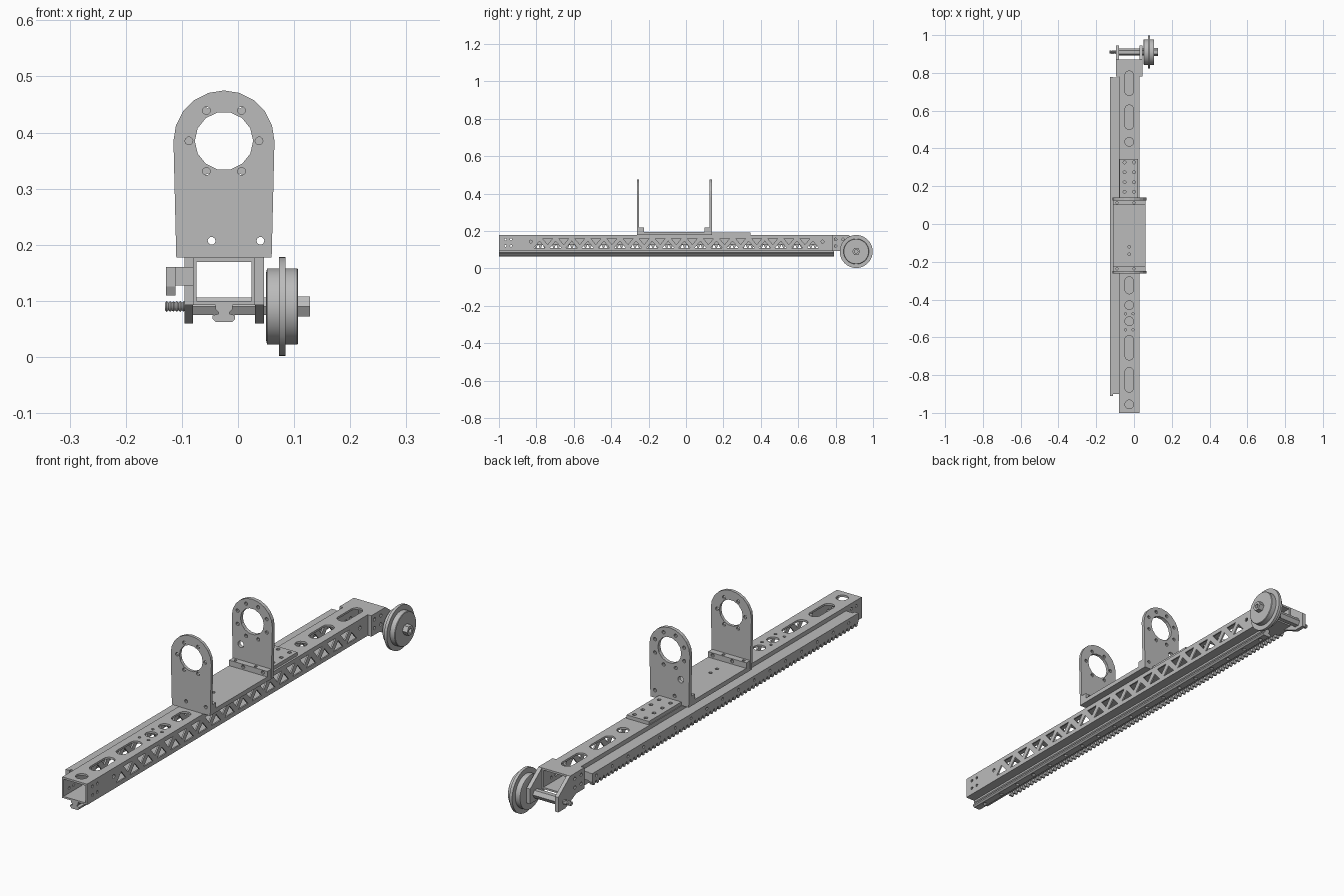
import bpy, bmesh, math
from mathutils import Vector

cube = bpy.data.objects.get("Cube")
if cube:
    bpy.data.objects.remove(cube)

grey = bpy.data.materials.new("machined_grey")
grey.use_nodes = True
GREY = (0.5, 0.5, 0.5, 1)
grey.diffuse_color = GREY
grey.node_tree.nodes["Principled BSDF"].inputs["Base Color"].default_value = GREY

MID = -0.025   # centre line of the beam
TOP = 0.177    # top of the beam


def add_prism(bm, pts, axis, a, b):
    """Extrude a 2D outline along an axis; outline uses the other two axes in order."""
    def place(p, t):
        return Vector({"x": (t, p[0], p[1]), "y": (p[0], t, p[1]), "z": (p[0], p[1], t)}[axis])
    face = bm.faces.new([bm.verts.new(place(p, a)) for p in pts])
    ext = bmesh.ops.extrude_face_region(bm, geom=[face])
    verts = [g for g in ext["geom"] if isinstance(g, bmesh.types.BMVert)]
    bmesh.ops.translate(bm, verts=verts, vec=place((0, 0), b - a))


def build(name, prisms):
    bm = bmesh.new()
    for p in prisms:
        add_prism(bm, *p)
    bmesh.ops.recalc_face_normals(bm, faces=bm.faces)
    mesh = bpy.data.meshes.new(name)
    bm.to_mesh(mesh)
    bm.free()
    mesh.materials.append(grey)
    ob = bpy.data.objects.new(name, mesh)
    bpy.context.collection.objects.link(ob)
    return ob


def cut(ob, prisms):
    """Subtract prisms from an object and discard the cutter."""
    tool = build("cutter", prisms)
    tool.hide_render = True
    mod = ob.modifiers.new("cut", "BOOLEAN")
    mod.operation, mod.solver, mod.object = "DIFFERENCE", "EXACT", tool
    dg = bpy.context.evaluated_depsgraph_get()
    mesh = bpy.data.meshes.new_from_object(ob.evaluated_get(dg))
    ob.modifiers.clear()
    ob.data = mesh
    bpy.data.objects.remove(tool)


def rect(u0, u1, v0, v1):
    return [(u0, v0), (u1, v0), (u1, v1), (u0, v1)]


def circle(u, v, r, n=12, turn=0.0):
    return [(u + r * math.cos(turn + math.tau * i / n), v + r * math.sin(turn + math.tau * i / n))
            for i in range(n)]


def slot(u, v0, v1, r):
    arc = [math.pi * i / 8 for i in range(9)]
    return ([(u + r * math.cos(t), v1 - r + r * math.sin(t)) for t in arc]
            + [(u - r * math.cos(t), v0 + r - r * math.sin(t)) for t in arc])


def lathe(name, profile, y, z, n=32):
    """Revolve (x, radius) points about a line parallel to x."""
    bm = bmesh.new()
    rings = [[bm.verts.new((x, p[0], p[1])) for p in circle(y, z, r, n)] for x, r in profile]
    for r0, r1 in zip(rings, rings[1:]):
        for i in range(n):
            j = (i + 1) % n
            bm.faces.new((r0[i], r0[j], r1[j], r1[i]))
    bm.faces.new(rings[0])
    bm.faces.new(rings[-1])
    bmesh.ops.recalc_face_normals(bm, faces=bm.faces)
    mesh = bpy.data.meshes.new(name)
    bm.to_mesh(mesh)
    bm.free()
    mesh.materials.append(grey)
    ob = bpy.data.objects.new(name, mesh)
    bpy.context.collection.objects.link(ob)
    return ob


# Hollow beam with triangulated side windows, top slots and bolt holes
beam = build("beam", [(rect(-0.08, 0.03, 0.093, TOP), "y", -1, 0.87)])
cut(beam, [(rect(-0.074, 0.024, 0.1, 0.169), "y", -1.1, 1)])
holes = []
for i in range(18):
    y = -0.783 + i * 0.086
    holes.append(([(y - 0.03, 0.11), (y + 0.03, 0.11), (y, 0.145)], "x", -0.2, 0.2))
    if i < 17:
        y += 0.043
        holes.append(([(y - 0.027, 0.16), (y + 0.027, 0.16), (y, 0.127)], "x", -0.2, 0.2))
for y in (-0.965, -0.935, 0.79, 0.82):
    for z in (0.12, 0.155):
        holes.append((circle(y, z, 0.006, 8), "x", -0.2, 0.2))
for y in (-0.83, 0.73):
    holes.append((circle(y, 0.143, 0.008, 8), "x", -0.2, 0.2))
for y0, y1 in ((0.68, 0.81), (0.5, 0.63), (-0.72, -0.59), (-0.89, -0.76), (-0.37, -0.28)):
    holes.append((slot(MID, y0, y1, 0.023), "z", 0.165, 0.2))
for y in (0.435, -0.43, -0.515, -0.955):
    holes.append((circle(MID, y, 0.023, 16), "z", 0.165, 0.2))
for y in (-0.475, -0.56):
    for dx in (-0.02, 0.02):
        holes.append((circle(MID + dx, y, 0.006, 8), "z", 0.165, 0.2))
cut(beam, holes)

# Guide rail under the beam
half = [(0.015, 0.093), (0.015, 0.085), (0.01, 0.08), (0.01, 0.077),
        (0.02, 0.074), (0.02, 0.068), (0.014, 0.062)]
outline = [(MID + x, z) for x, z in half] + [(MID - x, z) for x, z in reversed(half)]
rail = build("guide_rail", [(outline, "y", -1, 0.79)])
cut(rail, [(circle(MID, -0.95 + i * 0.1, 0.008, 10), "z", 0.05, 0.075) for i in range(18)])

# Toothed rack and its mounting strip
teeth, pitch, start, count = [], 0.0241, -0.91, 70
for i in range(count):
    y = start + i * pitch
    teeth += [(y, 0.126), (y + pitch * 0.3, 0.11), (y + pitch * 0.6, 0.11), (y + pitch * 0.9, 0.126)]
end = start + count * pitch
rack = build("rack", [(teeth + [(end, 0.126), (end, 0.16), (start, 0.16)], "x", -0.128, -0.111)])
cut(rack, [(circle(-0.85 + i * 0.1, 0.143, 0.006, 8), "x", -0.14, -0.115) for i in range(17)])
build("rack_strip", [(rect(-0.111, -0.08, 0.127, 0.16), "y", -0.9, 0.775)])

# Saddle plate and drilled spacer plate on top of the beam
saddle = build("saddle_plate", [(rect(-0.11, 0.06, TOP, 0.195), "y", -0.25, 0.125)])
cut(saddle, [(circle(MID, y, 0.007, 8), "z", 0.185, 0.21) for y in (-0.12, -0.16)])
spacer = build("spacer_plate", [(rect(-0.077, 0.022, TOP, 0.191), "y", 0.14, 0.345)])
cut(spacer, [(circle(MID + dx, 0.17 + i * 0.052, 0.008, 8), "z", 0.18, 0.2)
             for i in range(4) for dx in (-0.025, 0.025)])

# Upright ring plates with rounded tops, plus their feet
BORE = 0.385
for name, y0, y1, f0, f1, bolts in (("front_ring_plate", -0.262, -0.25, -0.25, -0.225, 6),
                                    ("back_ring_plate", 0.125, 0.14, 0.1, 0.125, 8)):
    dome = [(MID + 0.09 * math.cos(math.pi * i / 10), BORE + 0.09 * math.sin(math.pi * i / 10))
            for i in range(11)]
    plate = build(name, [([(-0.11, TOP), (0.06, TOP)] + dome, "y", y0, y1)])
    ring = 0.0625 if bolts == 6 else 0.07
    turn = 0 if bolts == 6 else math.pi / 8
    drill = [(circle(MID, BORE, 0.052, 14), "y", -1, 1)]
    drill += [(circle(x, z, 0.007, 10), "y", -1, 1) for x, z in circle(MID, BORE, ring, bolts, turn)]
    bottom = [(circle(x, 0.207, 0.007, 10), "y", -1, 1) for x in (-0.047, 0.04)]
    if bolts == 8:
        drill.append((circle(-0.075, 0.28, 0.013, 12), "y", -1, 1))
    cut(plate, drill + bottom)
    foot = build(name + "_foot", [(rect(-0.11, 0.06, 0.195, 0.217), "y", f0, f1)])
    cut(foot, bottom)
    cut(foot, [(circle(x, (f0 + f1) / 2, 0.006, 8), "z", 0.19, 0.3) for x in (-0.09, 0.0)])

# Wheel fork at the back end
side = [(0.78, TOP), (0.87, TOP), (0.945, 0.12), (0.945, 0.06),
        (0.9, 0.06), (0.83, 0.093), (0.78, 0.093)]
for name, x0, x1 in (("right_fork_plate", -0.095, -0.08), ("left_fork_plate", 0.03, 0.046)):
    fork = build(name, [(side, "x", x0, x1)])
    cut(fork, [(circle(y, z, 0.007, 8), "x", -0.2, 0.2)
               for y, z in ((0.8, 0.155), (0.8, 0.12), (0.84, 0.155), (0.84, 0.12))])

# Hex axle, threaded end, flanged wheel and nut
AY, AZ = 0.91, 0.09
build("axle", [(circle(AY, AZ, 0.018, 6), "x", -0.08, 0.05)])
thread = [(-0.13 + i * 0.003, 0.0095 if i % 2 else 0.007) for i in range(13)]
lathe("axle_thread", thread, AY, AZ, 16)
wheel = lathe("wheel", [(0.05, 0.06), (0.052, 0.068), (0.073, 0.068), (0.073, 0.088), (0.085, 0.088),
                        (0.085, 0.068), (0.105, 0.068), (0.107, 0.066)], AY, AZ, 40)
nut = build("axle_nut", [(circle(AY, AZ, 0.021, 6), "x", 0.107, 0.128)])
cut(nut, [(circle(AY, AZ, 0.009, 12), "x", 0.115, 0.14)])

# Smooth shading on the wheel, keeping its rims sharp
bpy.ops.object.select_all(action="DESELECT")
wheel.select_set(True)
bpy.context.view_layer.objects.active = wheel
bpy.ops.object.shade_smooth_by_angle(angle=math.radians(30))
